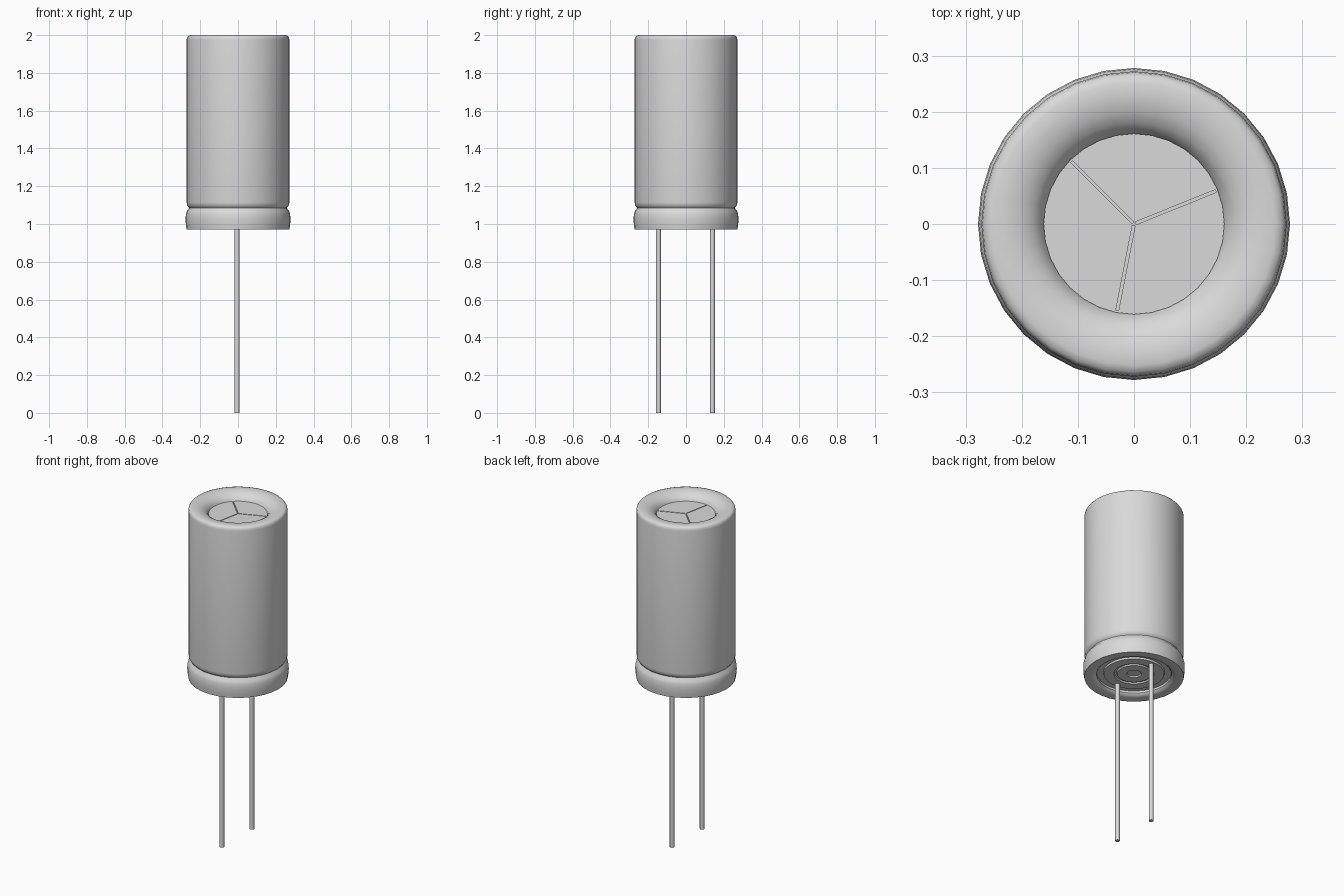
import bpy, bmesh, math

if "Cube" in bpy.data.objects:
    bpy.data.objects.remove(bpy.data.objects["Cube"])

grey = bpy.data.materials.new("light grey")
grey.diffuse_color = (0.7, 0.7, 0.7, 1)
grey.use_nodes = True
grey.node_tree.nodes["Principled BSDF"].inputs["Base Color"].default_value = grey.diffuse_color


def finish(ob, angle=35):
    bpy.ops.object.select_all(action='DESELECT')
    ob.select_set(True)
    bpy.context.view_layer.objects.active = ob
    bpy.ops.object.shade_smooth_by_angle(angle=math.radians(angle))


def lathe(name, profile, sides=32, centre=(0, 0), angle=35):
    """Revolve (radius, z) points around a vertical axis."""
    bm = bmesh.new()
    rings = []
    for r, z in profile:
        if r == 0:
            rings.append([bm.verts.new((0, 0, z))] * sides)
        else:
            rings.append([bm.verts.new((r * math.cos(math.tau * i / sides),
                                        r * math.sin(math.tau * i / sides), z))
                          for i in range(sides)])
    for a, b in zip(rings, rings[1:]):
        for i in range(sides):
            j = (i + 1) % sides
            bm.faces.new(list(dict.fromkeys((a[i], a[j], b[j], b[i]))))
    bmesh.ops.recalc_face_normals(bm, faces=bm.faces)
    me = bpy.data.meshes.new(name)
    bm.to_mesh(me)
    bm.free()
    me.materials.append(grey)
    ob = bpy.data.objects.new(name, me)
    ob.location = (*centre, 0)
    bpy.context.collection.objects.link(ob)
    finish(ob, angle)
    return ob


# Outer sleeve: rolled bottom, crimp groove, straight wall, rolled top lip
lathe("sleeve", [
    (0.205, 1.0), (0.205, 0.985), (0.215, 0.974), (0.232, 0.97), (0.272, 0.97),
    (0.276, 0.995), (0.278, 1.025), (0.276, 1.05), (0.271, 1.068),
    (0.262, 1.078), (0.259, 1.086), (0.264, 1.092), (0.270, 1.1),
    (0.272, 1.115), (0.272, 1.975), (0.270, 1.988), (0.264, 1.996),
    (0.252, 2.0), (0.225, 1.999), (0.2, 1.993), (0.18, 1.981),
    (0.167, 1.967), (0.16, 1.95)])

# Vent disc with three thin score lines cut into it
disc = lathe("vent_disc", [(0, 1.935), (0.161, 1.935), (0.161, 1.956), (0, 1.956)])
bm = bmesh.new()
for deg in (22, 135, 259):
    a = math.radians(deg)
    u, v = (math.cos(a), math.sin(a)), (-math.sin(a), math.cos(a))
    loops = []
    for z in (1.949, 1.97):
        loops.append([bm.verts.new((u[0] * s + v[0] * t, u[1] * s + v[1] * t, z))
                      for s, t in ((0.003, -0.0025), (0.157, -0.0025),
                                   (0.157, 0.0025), (0.003, 0.0025))])
    lo, hi = loops
    bm.faces.new(lo[::-1])
    bm.faces.new(hi)
    for i in range(4):
        j = (i + 1) % 4
        bm.faces.new((lo[i], lo[j], hi[j], hi[i]))
me = bpy.data.meshes.new("score_cutter")
bm.to_mesh(me)
bm.free()
cutter = bpy.data.objects.new("score_cutter", me)
bpy.context.collection.objects.link(cutter)
mod = disc.modifiers.new("score_lines", 'BOOLEAN')
mod.object = cutter
mod.operation = 'DIFFERENCE'
mod.solver = 'EXACT'
bpy.context.view_layer.objects.active = disc
bpy.ops.object.modifier_apply(modifier=mod.name)
bpy.data.objects.remove(cutter)
finish(disc)

# Bottom plug with concentric steps
lathe("bottom_plug", [
    (0.206, 0.998), (0.168, 0.998), (0.165, 0.988), (0.11, 0.988),
    (0.107, 0.996), (0.095, 0.996), (0.092, 0.988), (0.04, 0.988),
    (0.037, 0.996), (0, 0.996)])

# Two wire leads
for name, y in (("front_lead", -0.146), ("back_lead", 0.14)):
    lathe(name, [(0, 0), (0.013, 0), (0.013, 1.0), (0, 1.0)], 12, (-0.005, y), 45)
